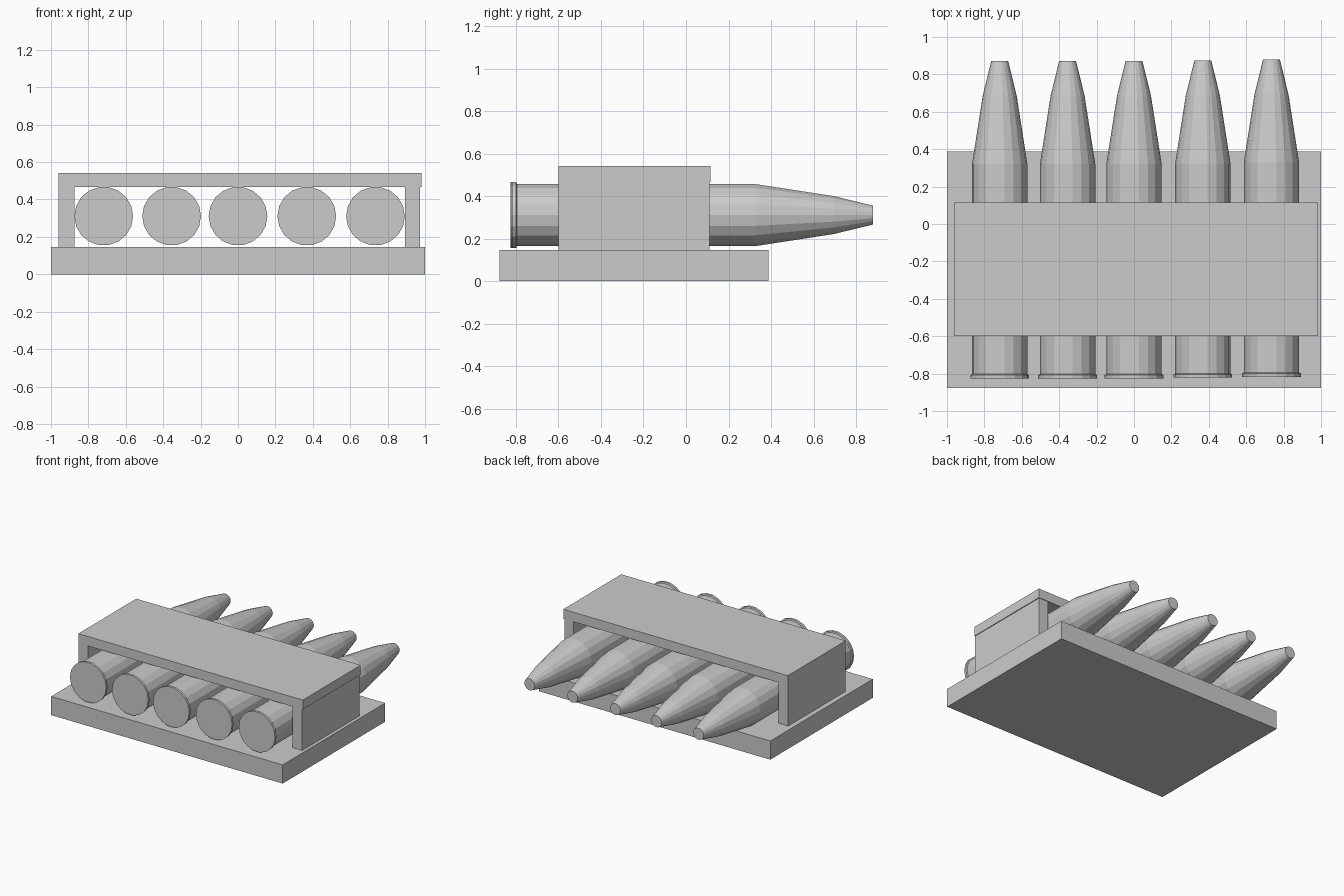
import bpy
import bmesh
import math

default = bpy.data.objects.get("Cube")
if default:
    bpy.data.objects.remove(default, do_unlink=True)

GREY = (0.6, 0.6, 0.6, 1.0)
grey = bpy.data.materials.new("plain grey")
grey.use_nodes = True
grey.diffuse_color = GREY
grey.node_tree.nodes["Principled BSDF"].inputs["Base Color"].default_value = GREY


def add_object(name, bm):
    bmesh.ops.recalc_face_normals(bm, faces=bm.faces)
    mesh = bpy.data.meshes.new(name)
    bm.to_mesh(mesh)
    bm.free()
    mesh.materials.append(grey)
    obj = bpy.data.objects.new(name, mesh)
    bpy.context.collection.objects.link(obj)
    return obj


def box(name, low, high):
    bm = bmesh.new()
    bmesh.ops.create_cube(bm, size=1)
    for v in bm.verts:
        v.co = [a + (c + 0.5) * (b - a) for a, b, c in zip(low, high, v.co)]
    return add_object(name, bm)


def lathe_along_y(name, profile, centre, sides=18):
    """Capped solid of revolution from (y, radius) pairs."""
    bm = bmesh.new()
    rings = []
    for y, radius in profile:
        angles = [math.tau * i / sides for i in range(sides)]
        rings.append([bm.verts.new((centre[0] + radius * math.cos(a), centre[1] + y,
                                    centre[2] + radius * math.sin(a))) for a in angles])
    for lower, upper in zip(rings, rings[1:]):
        for i in range(sides):
            j = (i + 1) % sides
            bm.faces.new((lower[i], lower[j], upper[j], upper[i]))
    bm.faces.new(rings[0])
    bm.faces.new(rings[-1])
    return add_object(name, bm)


# Base slab and the bridge over the row
box("base", (-1, -0.877, 0), (1, 0.388, 0.146))
box("bridge_top", (-0.96, -0.6, 0.467), (0.98, 0.115, 0.541))
box("bridge_right_leg", (-0.96, -0.6, 0.146), (-0.875, 0.11, 0.467))
box("bridge_left_leg", (0.893, -0.6, 0.146), (0.974, 0.11, 0.467))

# Rimmed cases with two-stage tapered tips
profile = [(-0.825, 0.157), (-0.807, 0.157), (-0.803, 0.148),
           (0.32, 0.148), (0.685, 0.091), (0.872, 0.045)]
places = [(-0.718, 0), (-0.355, 0), (0, 0), (0.368, 0.003), (0.735, 0.008)]
for number, (x, y) in enumerate(places, 1):
    lathe_along_y(f"round_{number}", profile, (x, y, 0.311))
